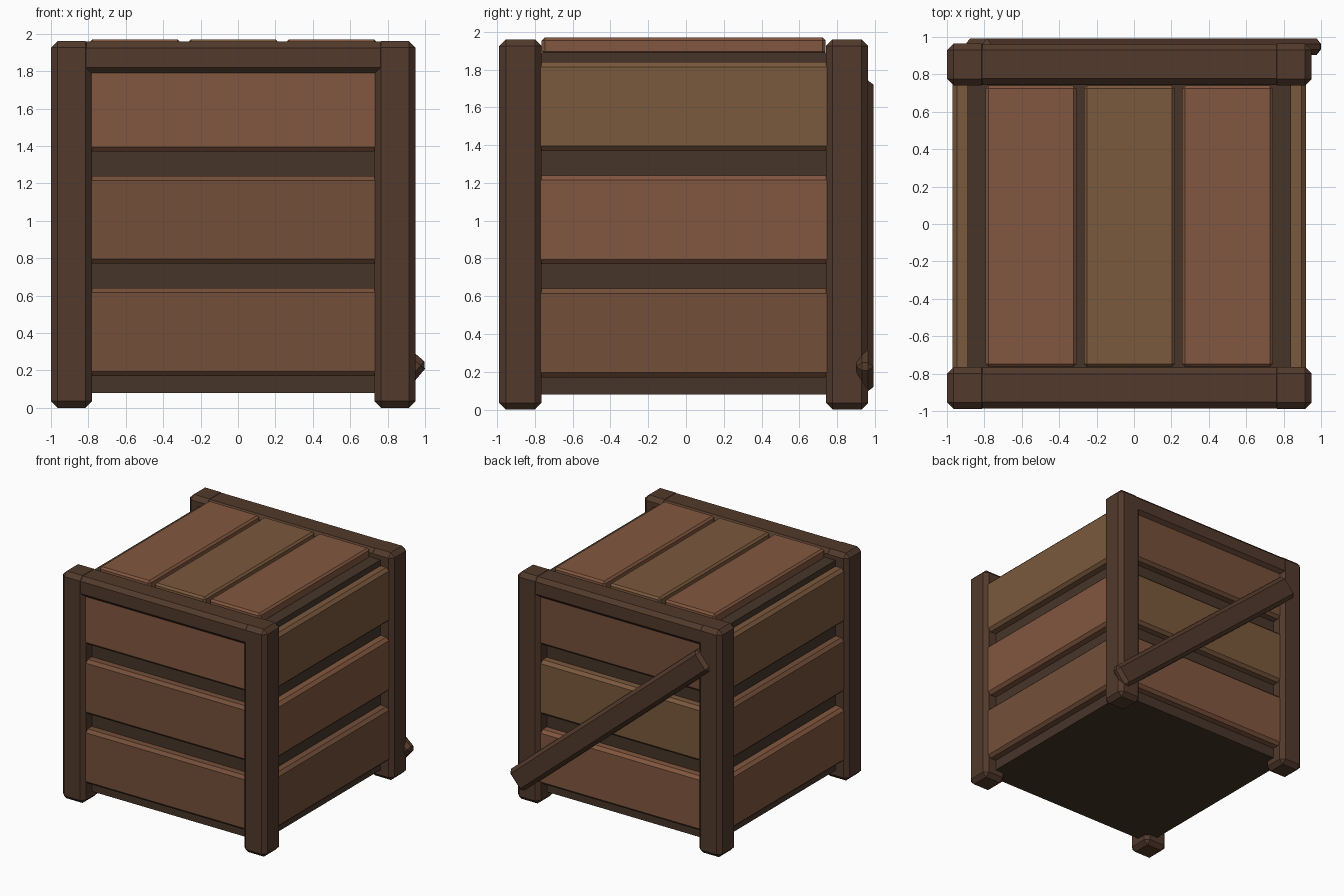
import bpy
from math import radians
from mathutils import Matrix, Vector

if "Cube" in bpy.data.objects:
    bpy.data.objects.remove(bpy.data.objects["Cube"])

CX, CY = -0.025, -0.012      # crate centre (the brace sticks out past it)


def material(name, rgb):
    m = bpy.data.materials.new(name)
    m.diffuse_color = (*rgb, 1)
    m.use_nodes = True
    m.node_tree.nodes["Principled BSDF"].inputs["Base Color"].default_value = m.diffuse_color
    return m


FRAME = material("dark_frame_wood", (0.085, 0.042, 0.025))
INNER = material("inner_wood", (0.062, 0.036, 0.022))
RED = material("red_plank_wood", (0.225, 0.095, 0.050))
TAN = material("tan_plank_wood", (0.195, 0.100, 0.046))
BROWN = material("brown_plank_wood", (0.175, 0.078, 0.042))


def block(name, lo, hi, mat, bevel=0.0, tilt=0.0):
    """Chamfered box between two corners, optionally tilted about y."""
    lo, hi = Vector(lo), Vector(hi)
    bpy.ops.mesh.primitive_cube_add(size=1, location=(lo + hi) / 2)
    ob = bpy.context.object
    ob.name = name
    ob.data.transform(Matrix.Diagonal((*(hi - lo), 1)))
    ob.data.materials.append(mat)
    ob.rotation_euler.y = tilt
    if bevel:
        b = ob.modifiers.new("chamfer", "BEVEL")
        b.width, b.segments = bevel, 1
    return ob


# Inner box
block("inner_box", (CX - 0.865, CY - 0.865, 0.08), (CX + 0.865, CY + 0.865, 1.89), INNER)

# Corner posts
for sx, xn in ((-1, "left"), (1, "right")):
    for sy, yn in ((-1, "front"), (1, "back")):
        x, y = CX + sx * 0.865, CY + sy * 0.865
        block(f"{yn}_{xn}_post", (x - 0.11, y - 0.112, 0), (x + 0.11, y + 0.112, 1.96), FRAME, 0.035)

# Top rails on front and back
for sy, yn in ((-1, "front"), (1, "back")):
    y = CY + sy * 0.865
    block(f"{yn}_top_rail", (CX - 0.971, y - 0.109, 1.785), (CX + 0.971, y + 0.109, 1.957), FRAME, 0.033)

# Three planks on each of the four sides
colours = {"front": (BROWN, BROWN, RED), "back": (RED, TAN, BROWN),
           "right": (BROWN, RED, TAN), "left": (RED, BROWN, TAN)}
for i in range(3):
    z0 = 0.17 + 0.6 * i
    for s, fb, lr in ((-1, "front", "left"), (1, "back", "right")):
        y, x = CY + s * 0.89, CX + s * 0.89
        block(f"{fb}_plank_{i + 1}", (CX - 0.79, y - 0.055, z0), (CX + 0.79, y + 0.055, z0 + 0.47),
              colours[fb][i], 0.025)
        block(f"{lr}_plank_{i + 1}", (x - 0.055, CY - 0.79, z0), (x + 0.055, CY + 0.79, z0 + 0.47),
              colours[lr][i], 0.025)

# Lid planks
for i, mat in enumerate((RED, TAN, RED)):
    x = CX - 0.525 + 0.525 * i
    block(f"lid_plank_{i + 1}", (x - 0.243, CY - 0.752, 1.88), (x + 0.243, CY + 0.752, 1.97), mat, 0.016)

# Diagonal brace nailed across the back
block("back_brace", (0.05 - 1.185, 0.903, 0.82), (0.05 + 1.185, 0.993, 1.02), FRAME, 0.03, radians(40.3))
